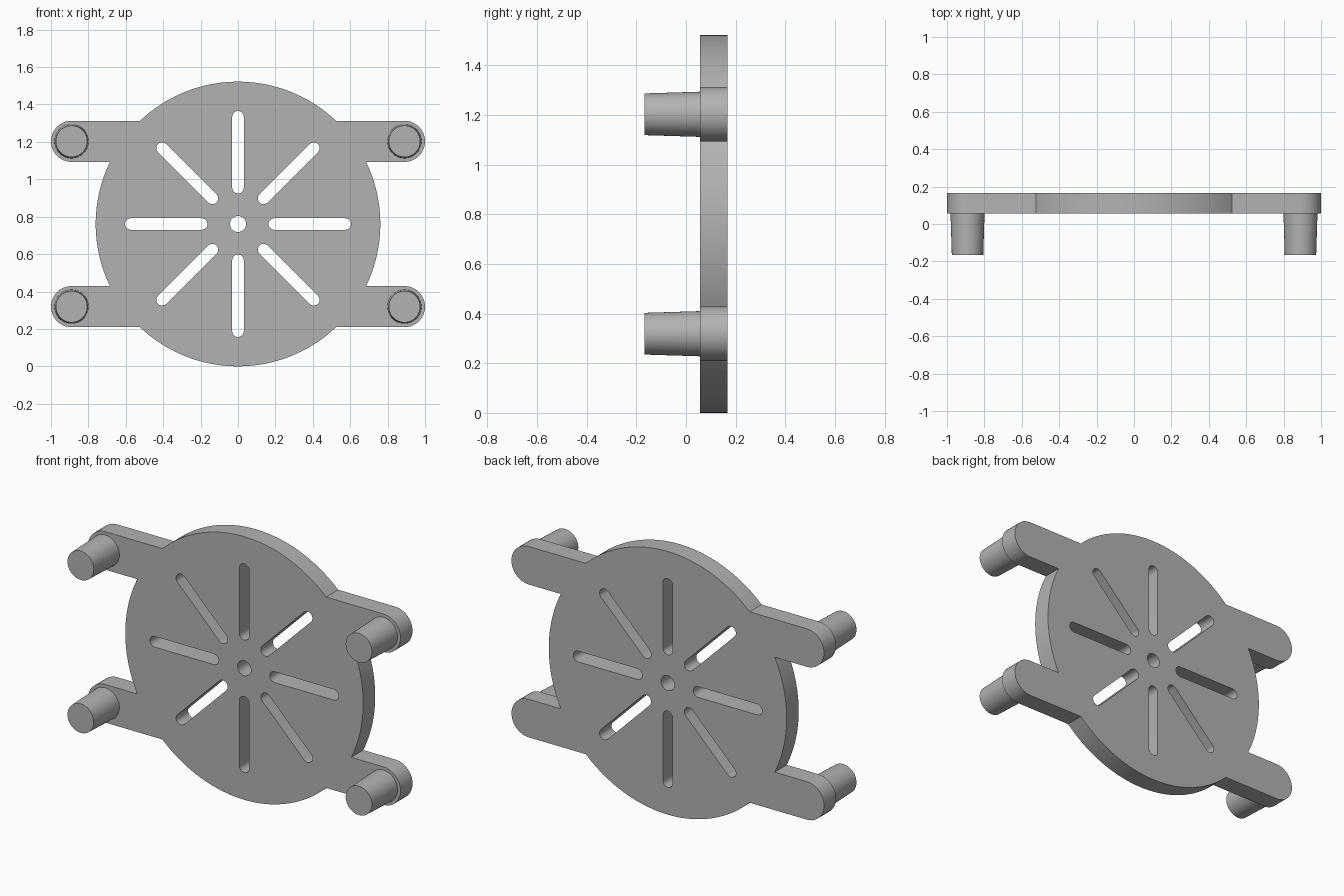
import bpy
import bmesh
from math import asin, cos, sin, pi, radians
from mathutils import Matrix, Vector

cube = bpy.data.objects.get("Cube")
if cube:
    bpy.data.objects.remove(cube, do_unlink=True)

DISC_R = 0.761
ARM_R = 0.11
ARM_X, ARM_Z = 0.89, 0.442
FRONT, BACK, TIP = 0.057, 0.167, -0.167

grey = bpy.data.materials.new("grey plastic")
grey.use_nodes = True
grey.diffuse_color = (0.45, 0.45, 0.45, 1)
grey.node_tree.nodes["Principled BSDF"].inputs["Base Color"].default_value = (0.45, 0.45, 0.45, 1)


def arc(cx, cy, r, start, end, steps):
    return [(cx + r * cos(start + (end - start) * i / steps),
             cy + r * sin(start + (end - start) * i / steps)) for i in range(steps + 1)]


def finish(obj):
    obj.data.materials.clear()
    obj.data.materials.append(grey)
    bpy.ops.object.select_all(action='DESELECT')
    obj.select_set(True)
    bpy.context.view_layer.objects.active = obj
    bpy.ops.object.shade_smooth_by_angle(angle=radians(30))


# Plate outline: disc arcs joined to four round-ended arms
outer = asin((ARM_Z + ARM_R) / DISC_R)
inner = asin((ARM_Z - ARM_R) / DISC_R)
half = (arc(0, 0, DISC_R, -inner, inner, 24)
        + arc(ARM_X, ARM_Z, ARM_R, -pi / 2, pi / 2, 20)
        + arc(0, 0, DISC_R, outer, pi - outer, 40)
        + arc(-ARM_X, ARM_Z, ARM_R, pi / 2, 3 * pi / 2, 20))
outline = half + [(-x, -y) for x, y in half]

# Centre hole and eight radial slots
loops = [outline, arc(0, 0, 0.043, 0, 2 * pi, 32)[:-1]]
slot = arc(0.573, 0, 0.031, -pi / 2, pi / 2, 12) + arc(0.194, 0, 0.031, pi / 2, 3 * pi / 2, 12)
for k in range(8):
    turn = Matrix.Rotation(k * pi / 4, 2)
    loops.append([tuple(turn @ Vector(p)) for p in slot])

# Filled, extruded curve turned into the plate mesh
curve = bpy.data.curves.new("plate_profile", 'CURVE')
curve.dimensions = '2D'
curve.fill_mode = 'BOTH'
curve.extrude = (BACK - FRONT) / 2
for loop in loops:
    spline = curve.splines.new('POLY')
    spline.points.add(len(loop) - 1)
    spline.use_cyclic_u = True
    for point, (x, y) in zip(spline.points, loop):
        point.co = (x, y, 0, 1)
profile = bpy.data.objects.new("plate_profile", curve)
bpy.context.collection.objects.link(profile)
mesh = bpy.data.meshes.new_from_object(profile.evaluated_get(bpy.context.evaluated_depsgraph_get()))
bpy.data.objects.remove(profile, do_unlink=True)

bm = bmesh.new()
bm.from_mesh(mesh)
bmesh.ops.remove_doubles(bm, verts=bm.verts, dist=0.0001)
bmesh.ops.recalc_face_normals(bm, faces=bm.faces)
bm.transform(Matrix.Translation((0, (FRONT + BACK) / 2, DISC_R)) @ Matrix.Rotation(pi / 2, 4, 'X'))
bm.to_mesh(mesh)
bm.free()
plate = bpy.data.objects.new("slotted_plate", mesh)
bpy.context.collection.objects.link(plate)
finish(plate)

# Four tapered pegs on the arm ends
for side, sx in (("left", 1), ("right", -1)):
    for level, sz in (("upper", 1), ("lower", -1)):
        bpy.ops.mesh.primitive_cone_add(
            vertices=48, radius1=0.091, radius2=0.084, depth=FRONT - TIP,
            location=(sx * ARM_X, (FRONT + TIP) / 2, DISC_R + sz * ARM_Z),
            rotation=(pi / 2, 0, 0))
        peg = bpy.context.object
        peg.name = f"{level}_{side}_peg"
        finish(peg)
